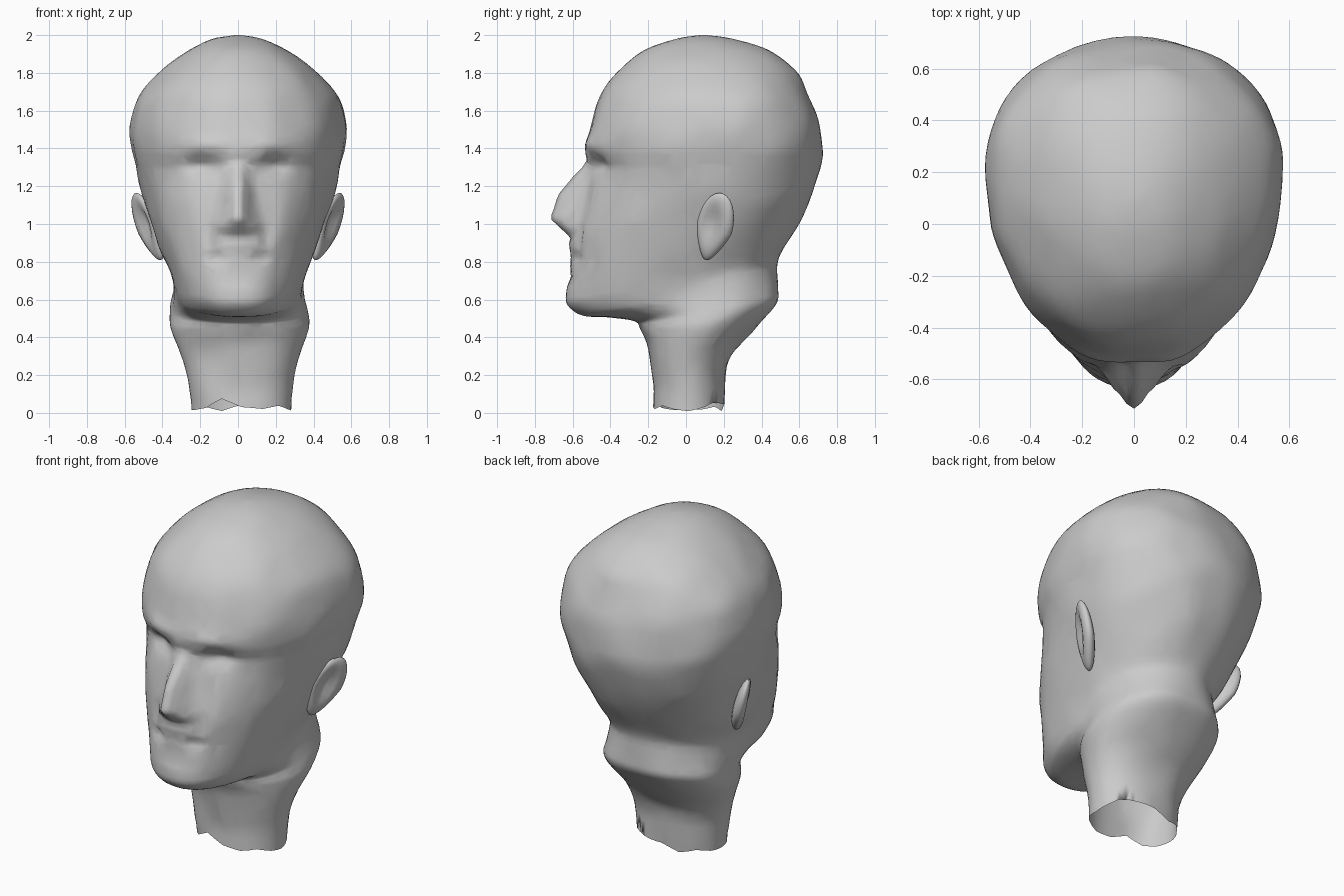
import bpy, bmesh, math, random
from mathutils import Vector, Matrix, noise

if "Cube" in bpy.data.objects:
    bpy.data.objects.remove(bpy.data.objects["Cube"])

random.seed(4)
SEGS, STEPS = 128, 6

# Tilted rings: front y, front z, back y, back z, half width, widest point (0 front, 1 back)
RINGS = [
    (-.18, .05, .20, .03, .265, .50), (-.18, .20, .21, .20, .285, .50),
    (-.20, .34, .26, .33, .325, .50), (-.24, .44, .38, .46, .36, .55),
    (-.27, .485, .48, .58, .36, .60), (-.40, .505, .485, .67, .35, .62),
    (-.55, .515, .48, .75, .345, .62), (-.63, .57, .485, .80, .35, .60),
    (-.635, .65, .51, .86, .37, .60), (-.61, .80, .565, .95, .42, .60),
    (-.595, .95, .63, 1.06, .46, .60), (-.55, 1.10, .68, 1.18, .50, .60),
    (-.515, 1.28, .715, 1.32, .54, .60), (-.53, 1.38, .72, 1.42, .565, .60),
    (-.505, 1.52, .70, 1.55, .565, .60), (-.45, 1.68, .65, 1.68, .525, .60),
    (-.36, 1.81, .58, 1.81, .41, .58), (-.22, 1.92, .44, 1.92, .26, .55),
    (-.05, 1.98, .25, 1.98, .13, .50), (.07, 2.0, .11, 2.0, .015, .50),
]
# Nose: z, height, half width
NOSE = [(.93, 0, .09), (.97, .07, .09), (1.03, .155, .085), (1.15, .14, .075),
        (1.25, .08, .06), (1.34, 0, .06)]
# Mirrored face bumps: x, z, x radius, z radius, push forward
BUMPS = [(.19, 1.31, .09, .055, -.055), (.17, 1.42, .12, .04, .02),
         (.27, 1.12, .09, .09, .015), (.15, .93, .03, .07, -.02),
         (.0, .90, .10, .04, .012), (.12, .82, .05, .025, -.025),
         (.0, .72, .12, .035, -.015), (.075, .99, .03, .03, .025)]


def catmull(p0, p1, p2, p3, t):
    return [.5 * (2*b + (c-a)*t + (2*a-5*b+4*c-d)*t*t + (3*b-a-3*c+d)*t**3)
            for a, b, c, d in zip(p0, p1, p2, p3)]


def nose_shape(z):
    for (z0, h0, w0), (z1, h1, w1) in zip(NOSE, NOSE[1:]):
        if z0 <= z <= z1:
            t = (z - z0) / (z1 - z0)
            return h0 + (h1-h0)*t, w0 + (w1-w0)*t
    return 0, 1


def ring_point(r, a):
    fy, fz, by, bz, w, c = r
    s, k = math.sin(a), math.cos(a)
    e = 2 / 2.15
    x = w * math.copysign(abs(s)**e, s)
    t = c - math.copysign(abs(k)**e, k) * (c if k > 0 else 1 - c)
    p = Vector((x, fy + (by-fy)*t, fz + (bz-fz)*t))
    # facial relief on the front only
    if p.y < -.2 and p.z > .56:
        h, nw = nose_shape(p.z)
        p.y -= h * math.exp(-(abs(x) / nw)**2 * 1.3)
        for bx, bz2, rx, rz, d in BUMPS:
            p.y -= d * math.exp(-((abs(x)-bx)/rx)**2 - ((p.z-bz2)/rz)**2)
    # neck leans slightly to one side
    p.x += .025 * max(0, 1 - p.z / .6)
    return p


def finish(name, bm, ratio):
    bmesh.ops.recalc_face_normals(bm, faces=bm.faces)
    for f in bm.faces:
        f.smooth = True
    me = bpy.data.meshes.new(name)
    bm.to_mesh(me)
    bm.free()
    ob = bpy.data.objects.new(name, me)
    bpy.context.collection.objects.link(ob)
    if ratio < 1:
        ob.modifiers.new("coarse_facets", 'DECIMATE').ratio = ratio
    return ob


# Head and neck: one skin through all the rings, open at the neck
bm = bmesh.new()
rows, n = [], len(RINGS)
for i in range(n - 1):
    quad = [RINGS[max(0, min(n-1, i+j))] for j in (-1, 0, 1, 2)]
    for s in range(STEPS):
        rows.append(catmull(*quad, s / STEPS))
rows.append(RINGS[-1])
grid = []
for r in rows:
    row = []
    for j in range(SEGS):
        p = ring_point(r, 2 * math.pi * j / SEGS)
        d = noise.noise(p * 5) * .012
        q = Vector((p.x, p.y - .08, 0))
        if q.length > .1:
            p += q.normalized() * d
        row.append(bm.verts.new(p))
    grid.append(row)
for a, b in zip(grid, grid[1:]):
    for j in range(SEGS):
        k = (j + 1) % SEGS
        bm.faces.new((a[j], a[k], b[k], b[j]))
bm.faces.new(grid[-1])
# ragged neck edge
jag = [random.uniform(-.035, .03) for _ in range(16)]
for j, v in enumerate(grid[0]):
    f = j / SEGS * 16
    i = int(f)
    v.co.z = max(0, v.co.z + jag[i] + (jag[(i+1) % 16] - jag[i]) * (f - i))
finish("head", bm, .2)

# Ears: flattened ellipsoids with a hollow outer face, leaning back and flaring out
for side, name in ((1, "ear_right"), (-1, "ear_left")):
    bm = bmesh.new()
    bmesh.ops.create_uvsphere(bm, u_segments=20, v_segments=14, radius=1)
    turn = (Matrix.Rotation(-.45, 3, 'Z') @ Matrix.Rotation(.25, 3, 'Y')
            @ Matrix.Rotation(-.38, 3, 'X'))
    for v in bm.verts:
        x, y, z = v.co
        if x > 0:
            x -= 1.1 * math.exp(-((y + .15) / .5)**2 - ((z - .1) / .55)**2)
        width = .105 if z > 0 else .105 - .045 * -z
        p = turn @ Vector((x * .045, y * width, z * .195))
        v.co = (side * (p.x + .478), p.y + .15, p.z + .985)
    finish(name, bm, 1)
